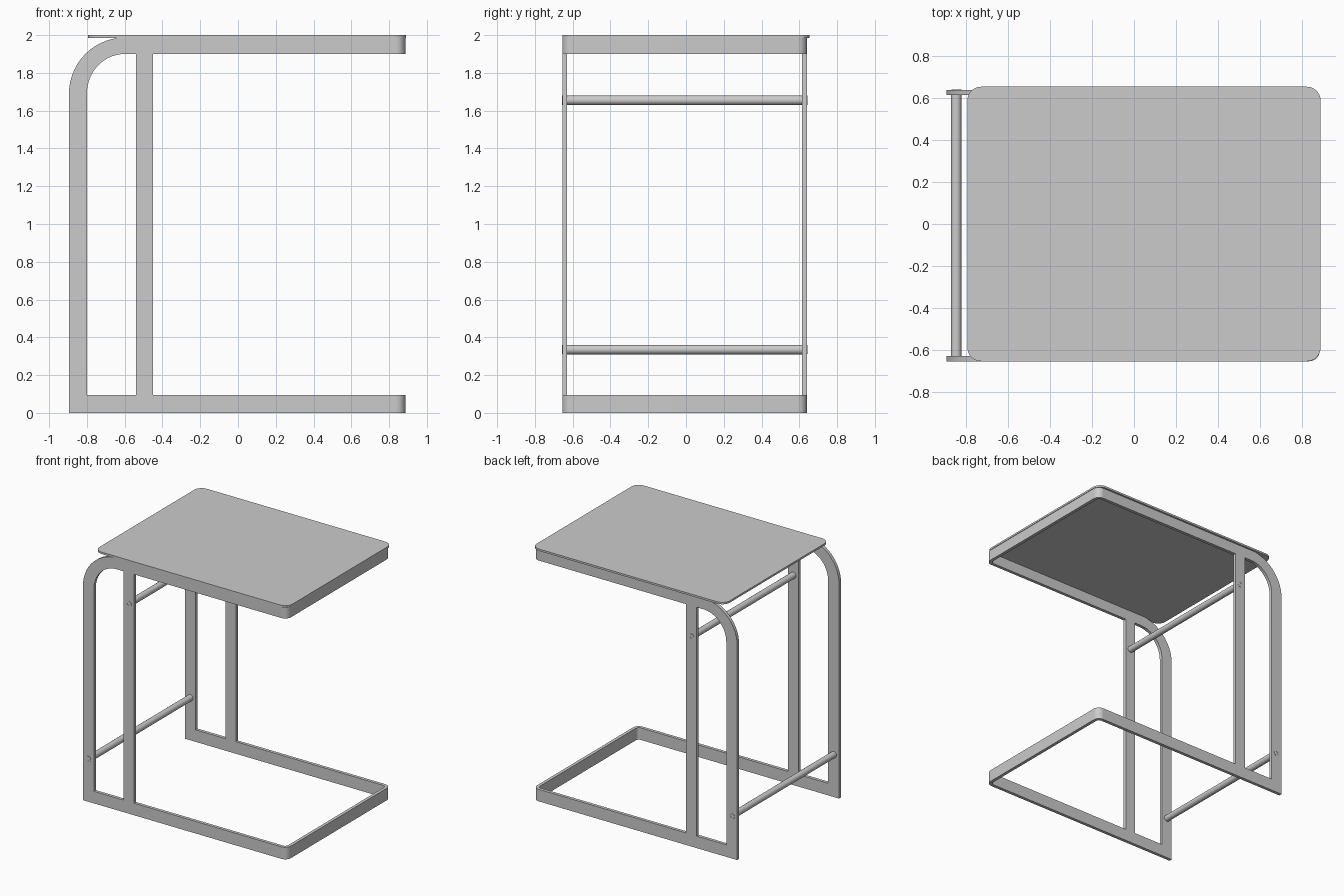
import bpy
from math import radians, cos, sin, pi

cube = bpy.data.objects.get("Cube")
if cube:
    bpy.data.objects.remove(cube)

# Single painted-metal colour
GREY = (0.6, 0.6, 0.6, 1)
metal = bpy.data.materials.new("light grey")
metal.use_nodes = True
metal.diffuse_color = GREY
metal.node_tree.nodes["Principled BSDF"].inputs["Base Color"].default_value = GREY

FRONT, BACK = -0.655, 0.64      # outer faces of the frame
BAR = 0.025                     # flat bar thickness
LEFT, RIGHT = -0.895, 0.886     # frame ends
LOW, RAIL, TOP = 0.095, 1.9, 1.987
BEND = 0.05                     # corner bend radius


def arc(cx, cy, rx, ry, start, end, steps=8):
    angles = [radians(start + (end - start) * i / steps) for i in range(steps + 1)]
    return [(cx + rx * cos(a), cy + ry * sin(a)) for a in angles]


def finish(ob):
    ob.data.materials.clear()
    ob.data.materials.append(metal)
    bpy.ops.object.select_all(action='DESELECT')
    ob.select_set(True)
    bpy.context.view_layer.objects.active = ob
    bpy.ops.object.shade_smooth_by_angle(angle=radians(35))
    return ob


def plate(name, outlines, thickness, location, upright=False):
    """Extrude filled outlines (the first is the rim, others are holes)."""
    curve = bpy.data.curves.new(name, 'CURVE')
    curve.dimensions = '2D'
    curve.fill_mode = 'BOTH'
    curve.extrude = thickness / 2
    for points in outlines:
        spline = curve.splines.new('POLY')
        spline.points.add(len(points) - 1)
        for p, (x, y) in zip(spline.points, points):
            p.co = (x, y, 0, 1)
        spline.use_cyclic_u = True
    ob = bpy.data.objects.new(name, curve)
    bpy.context.collection.objects.link(ob)
    ob.location = location
    if upright:
        ob.rotation_euler.x = pi / 2
    bpy.ops.object.select_all(action='DESELECT')
    ob.select_set(True)
    bpy.context.view_layer.objects.active = ob
    bpy.ops.object.convert(target='MESH')
    return finish(bpy.context.object)


# Side frames: base bar, two uprights and a top rail joined by a large bend
END = RIGHT - BEND
rim = [(LEFT, 0), (END, 0), (END, LOW), (-0.45, LOW), (-0.45, RAIL), (END, RAIL), (END, TOP)]
rim += arc(-0.6, 1.69, -0.6 - LEFT, TOP - 1.69, 90, 180, 14)
hole = [(-0.8, LOW), (-0.54, LOW), (-0.54, RAIL)]
hole += arc(-0.6, 1.69, 0.2, RAIL - 1.69, 90, 180, 14)
for name, y in (("front_side_frame", FRONT + BAR / 2), ("back_side_frame", BACK - BAR / 2)):
    plate(name, [rim, hole], BAR, (0, y, 0), upright=True)

# End bars: bent at both corners to meet the side frames
band = arc(END, FRONT + BEND, BEND, BEND, -90, 0) + arc(END, BACK - BEND, BEND, BEND, 0, 90)
INNER = BEND - BAR
band += arc(END, BACK - BEND, INNER, INNER, 90, 0) + arc(END, FRONT + BEND, INNER, INNER, 0, -90)
for name, z0, z1 in (("base_end_bar", 0, LOW), ("top_end_bar", RAIL, TOP)):
    plate(name, [band], z1 - z0, (0, 0, (z0 + z1) / 2))

# Table top: thin sheet with rounded corners and a softened edge
x0, x1, y1, r = -0.795, 0.89, 0.655, 0.065
sheet = arc(x1 - r, y1 - r, r, r, 0, 90) + arc(x0 + r, y1 - r, r, r, 90, 180)
sheet += arc(x0 + r, r - y1, r, r, 180, 270) + arc(x1 - r, r - y1, r, r, 270, 360)
top = plate("table_top", [sheet], 0.015, (0, 0, 1.9925))
bevel = top.modifiers.new("soft_edge", 'BEVEL')
bevel.width = 0.004
bevel.segments = 2
bevel.angle_limit = radians(50)

# Cross rods with small fastener rings on the outer faces
MID = (FRONT + BACK) / 2
for name, x, z in (("lower", -0.848, 0.335), ("upper", -0.495, 1.655)):
    bpy.ops.mesh.primitive_cylinder_add(
        vertices=16, radius=0.025, depth=BACK - FRONT - BAR,
        location=(x, MID, z), rotation=(pi / 2, 0, 0))
    rod = bpy.context.object
    rod.name = name + "_cross_rod"
    finish(rod)
    ring = [arc(0, 0, s, s, 0, 337.5, 15) for s in (0.024, 0.012)]
    for side, y in (("front", FRONT), ("back", BACK)):
        plate(f"{name}_{side}_fastener", ring, 0.004, (x, y, z), upright=True)
